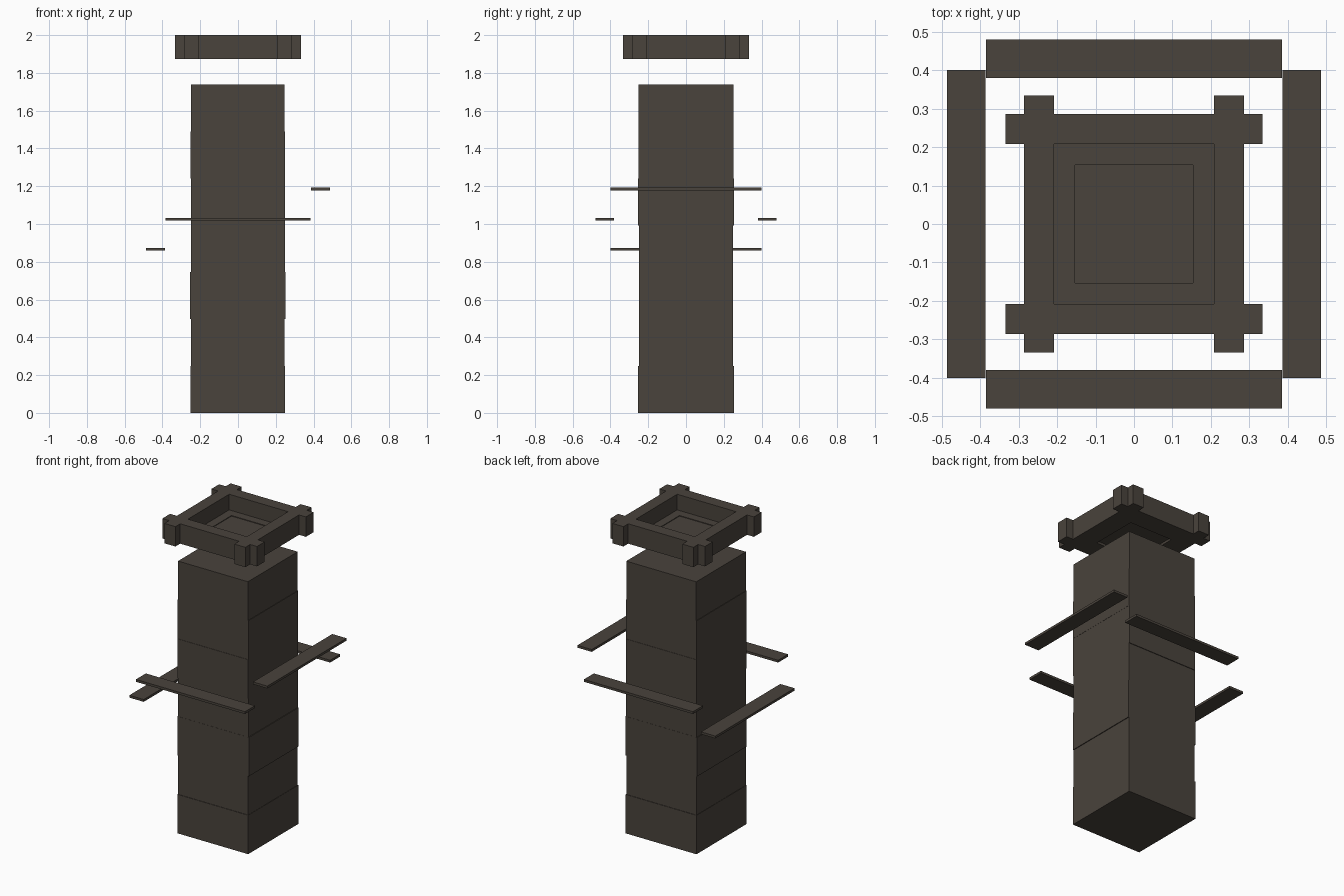
import bpy, bmesh
from mathutils import Matrix, Vector

if "Cube" in bpy.data.objects:
    bpy.data.objects.remove(bpy.data.objects["Cube"])

mat = bpy.data.materials.new("dark brown stone")
mat.diffuse_color = (0.067, 0.056, 0.045, 1)
mat.use_nodes = True
mat.node_tree.nodes["Principled BSDF"].inputs["Base Color"].default_value = mat.diffuse_color


def boxes(name, spans):
    """One object made of boxes given as (x0, x1, y0, y1, z0, z1)."""
    bm = bmesh.new()
    for x0, x1, y0, y1, z0, z1 in spans:
        m = Matrix.Translation(Vector((x0 + x1, y0 + y1, z0 + z1)) / 2)
        m = m @ Matrix.Diagonal((x1 - x0, y1 - y0, z1 - z0, 1))
        bmesh.ops.create_cube(bm, size=1, matrix=m)
    me = bpy.data.meshes.new(name)
    bm.to_mesh(me)
    bm.free()
    me.materials.append(mat)
    ob = bpy.data.objects.new(name, me)
    bpy.context.collection.objects.link(ob)
    return ob


# Column: seven stacked blocks with slightly uneven sizes (half x, half y)
block_h = 1.738 / 7
halves = [(0.250, 0.253), (0.248, 0.250), (0.253, 0.250), (0.249, 0.249),
          (0.249, 0.253), (0.250, 0.251), (0.247, 0.251)]
for i, (hx, hy) in enumerate(halves):
    boxes(f"column_block_{i + 1}",
          [(-hx - 0.001, hx - 0.001, -hy, hy, i * block_h, (i + 1) * block_h)])

# Top frame: four crossing beams
zb, zt = 1.873, 2.0
for s, side in ((-1, "low"), (1, "high")):
    a, b = sorted((s * 0.208, s * 0.286))
    boxes(f"frame_beam_x_{side}", [(-0.334, 0.334, a, b, zb, zt)])
    boxes(f"frame_beam_y_{side}", [(a, b, -0.334, 0.334, zb, zt)])

# Tray floor inside the frame: a rim around a thin centre panel
o, n, f = 0.208, 0.153, 1.9
boxes("tray_rim", [(-o, o, -o, -n, zb, f), (-o, o, n, o, zb, f),
                   (-o, -n, -n, n, zb, f), (n, o, -n, n, zb, f)])
boxes("tray_panel", [(-n, n, -n, n, f - 0.012, f - 0.004)])

# Floating boards around the column at three heights
t = 0.015
boxes("left_board", [(-0.487, -0.386, -0.4, 0.4, 0.859, 0.859 + t)])
boxes("right_board", [(0.386, 0.487, -0.4, 0.4, 1.178, 1.178 + t)])
boxes("front_board", [(-0.385, 0.385, -0.48, -0.38, 1.018, 1.018 + t)])
boxes("back_board", [(-0.385, 0.385, 0.38, 0.48, 1.018, 1.018 + t)])
